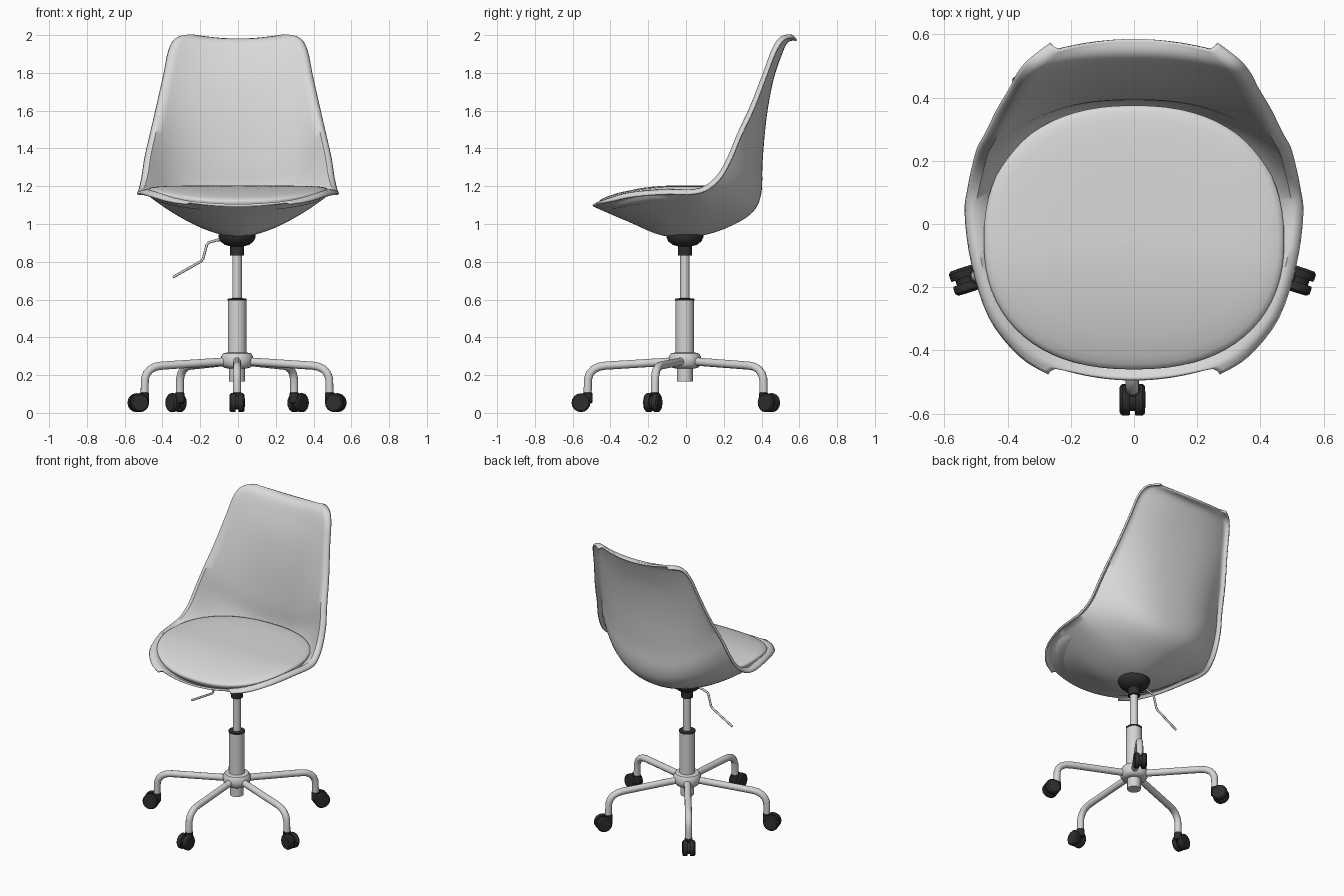
import bpy, bmesh, math
from mathutils import Vector, Matrix

if "Cube" in bpy.data.objects:
    bpy.data.objects.remove(bpy.data.objects["Cube"])


def mat(name, v):
    m = bpy.data.materials.new(name)
    m.diffuse_color = (v, v, v, 1)
    m.use_nodes = True
    m.node_tree.nodes["Principled BSDF"].inputs["Base Color"].default_value = m.diffuse_color
    return m


LIGHT = mat("light grey shell", 0.70)
METAL = mat("grey metal", 0.66)
DARK = mat("black plastic", 0.028)
CX, CY = -0.005, -0.006          # axis of the column


def activate(o):
    bpy.ops.object.select_all(action='DESELECT')
    o.select_set(True)
    bpy.context.view_layer.objects.active = o


def make(name, verts, faces, m, angle=40, fix=True):
    me = bpy.data.meshes.new(name)
    me.from_pydata(verts, [], faces)
    if fix:
        bm = bmesh.new()
        bm.from_mesh(me)
        bmesh.ops.recalc_face_normals(bm, faces=bm.faces)
        bm.to_mesh(me)
        bm.free()
    me.materials.append(m)
    o = bpy.data.objects.new(name, me)
    bpy.context.collection.objects.link(o)
    activate(o)
    bpy.ops.object.shade_smooth_by_angle(angle=math.radians(angle))
    return o


def rings(name, loops, m, angle=40):
    """Skin closed loops of equal length and cap both ends."""
    n = len(loops[0])
    verts = [p for l in loops for p in l]
    faces = [(i * n + j, i * n + (j + 1) % n, (i + 1) * n + (j + 1) % n, (i + 1) * n + j)
             for i in range(len(loops) - 1) for j in range(n)]
    faces += [tuple(range(n)), tuple(range((len(loops) - 1) * n, len(loops) * n))]
    return make(name, verts, faces, m, angle)


def lathe(name, profile, m, seg=32, frame=None, angle=40):
    frame = frame or Matrix.Translation((CX, CY, 0))
    loops = [[frame @ Vector((r * math.cos(a), r * math.sin(a), z))
              for a in (2 * math.pi * k / seg for k in range(seg))] for r, z in profile]
    return rings(name, loops, m, angle)


def tube(name, pts, r, m, res=4):
    cu = bpy.data.curves.new(name, 'CURVE')
    cu.dimensions = '3D'
    cu.bevel_depth, cu.bevel_resolution, cu.use_fill_caps = r, res, True
    s = cu.splines.new('POLY')
    s.points.add(len(pts) - 1)
    for p, q in zip(s.points, pts):
        p.co = (*q, 1)
    cu.materials.append(m)
    o = bpy.data.objects.new(name, cu)
    bpy.context.collection.objects.link(o)
    activate(o)
    bpy.ops.object.convert(target='MESH')
    bpy.ops.object.shade_smooth_by_angle(angle=math.radians(50))


def catmull(keys, sub):
    out = []
    for i in range(len(keys) - 1):
        a, b, c, d = (keys[min(max(i + k, 0), len(keys) - 1)] for k in (-1, 0, 1, 2))
        for s in range(sub):
            t = s / sub
            out.append([0.5 * (2 * q + (r - p) * t + (2 * p - 5 * q + 4 * r - w) * t * t
                               + (3 * q - p - 3 * r + w) * t ** 3)
                        for p, q, r, w in zip(a, b, c, d)])
    return out + [list(keys[-1])]


# Shell: stations of centre y, z / rim x, y, z / section power
stations = catmull([
    (-.495, 1.095, .27, -.455, 1.108, 2), (-.44, 1.07, .36, -.40, 1.128, 1.9),
    (-.30, 1.01, .45, -.29, 1.157, 1.8), (-.12, .938, .505, -.12, 1.172, 1.7),
    (.08, .938, .525, .03, 1.172, 1.7), (.25, .995, .515, .11, 1.195, 1.9),
    (.36, 1.07, .50, .18, 1.26, 2.2), (.40, 1.17, .485, .235, 1.36, 2.4),
    (.405, 1.32, .46, .28, 1.47, 2.5), (.425, 1.55, .425, .35, 1.62, 2.5),
    (.46, 1.75, .385, .42, 1.80, 2.5), (.505, 1.89, .36, .465, 1.92, 2.4),
    (.54, 1.962, .325, .505, 1.98, 2.2), (.585, 1.97, .26, .555, 1.993, 2)], 4)
N = 16
half = [(k / N, 0, 0) for k in range(N + 1)] + [(1, .008, .003), (1, .016, .008), (1, .021, .018)]
cols = [(-1, *h) for h in half[:0:-1]] + [(1, *h) for h in half]
verts = []
for yc, zc, xe, ye, ze, p in stations:
    d = Vector((0, yc - ye, zc - ze)).normalized()      # the lip rolls this way
    for sgn, t, out, roll in cols:
        g = t ** p
        verts.append(Vector((sgn * (t * (xe - .021) + out), yc + (ye - yc) * g,
                             zc + (ze - zc) * g)) + d * roll)
w = len(cols)
faces = [(i * w + j, i * w + j + 1, (i + 1) * w + j + 1, (i + 1) * w + j)
         for i in range(len(stations) - 1) for j in range(w - 1)]
shell = make("seat_shell", verts, faces, LIGHT, 60, fix=False)
sol = shell.modifiers.new("thickness", 'SOLIDIFY')
sol.thickness, sol.offset = 0.012, 1
activate(shell)
bpy.ops.object.modifier_apply(modifier=sol.name)


# Cushion: rounded outline, domed top falling towards the front
def cushion_loop(s, dz, n=72):
    loop = []
    for k in range(n):
        a = 2 * math.pi * k / n
        c, q = math.cos(a), math.sin(a)
        x = .475 * s * math.copysign(abs(c) ** (2 / 2.3), c)
        y = -.05 + (.425 if q > 0 else .41) * s * math.copysign(abs(q) ** (2 / 2.3), q)
        drop = max(0, -y - .08) / .38
        loop.append((x, y, 1.182 - .065 * drop ** 1.8 + dz))
    return loop


rings("seat_cushion", [cushion_loop(*v) for v in (
    (.90, -.06), (.95, -.04), (.985, -.015), (1, 0), (.99, .007), (.96, .012),
    (.9, .016), (.75, .02), (.5, .021), (.25, .021), (.04, .021))], LIGHT, 60)

# Seat mount, gas lift and column
lathe("seat_mount", [(.098, .945), (.098, .93), (.088, .908), (.065, .89), (.037, .882),
                     (.037, .832), (.026, .832)], DARK)
lathe("gas_rod", [(.025, .59), (.025, .85)], METAL, 24)
lathe("column_cap", [(.047, .593), (.051, .595), (.051, .604), (.03, .607)], DARK)
lathe("column", [(.049, .30), (.049, .597)], METAL)
lathe("hub", [(.05, .235), (.07, .24), (.083, .255), (.086, .275), (.084, .30),
              (.074, .315), (.05, .32)], METAL)
lathe("hub_stub", [(.042, .167), (.042, .25)], METAL, 24)

# Height lever
tube("height_lever", [(-.06, CY, .915), (-.11, CY, .915), (-.155, CY, .902), (-.165, CY, .89),
                      (-.185, CY, .815), (-.195, CY, .803), (-.345, CY, .718)], .007, METAL, 2)

# Five legs with twin-wheel casters
for i in range(5):
    a = math.radians(-90 + 72 * i)
    place = Matrix.Translation((CX, CY, 0)) @ Matrix.Rotation(a, 4, 'Z')
    tube(f"leg_{i + 1}", [place @ Vector((r, 0, z)) for r, z in (
        (.05, .273), (.42, .25), (.455, .244), (.483, .23), (.503, .208),
        (.513, .18), (.515, .09))], .0215, METAL)
    axle = place @ Matrix.Translation((.55, 0, .054)) @ Matrix.Rotation(math.pi / 2, 4, 'X')
    for side in (-1, 1):
        prof = [(.03, side * .008), (.048, side * .008), (.05, side * .013),
                (.05, side * .032), (.042, side * .04), (.015, side * .041)]
        lathe(f"caster_wheel_{i + 1}_{'a' if side < 0 else 'b'}", prof, DARK, 16, axle, 30)
    lathe(f"caster_body_{i + 1}", [(.036, -.01), (.036, .01)], DARK, 16, axle)
    lathe(f"caster_stem_{i + 1}", [(.02, .05), (.025, .055), (.025, .105), (.02, .108)], DARK, 16,
          place @ Matrix.Translation((.515, 0, 0)))
